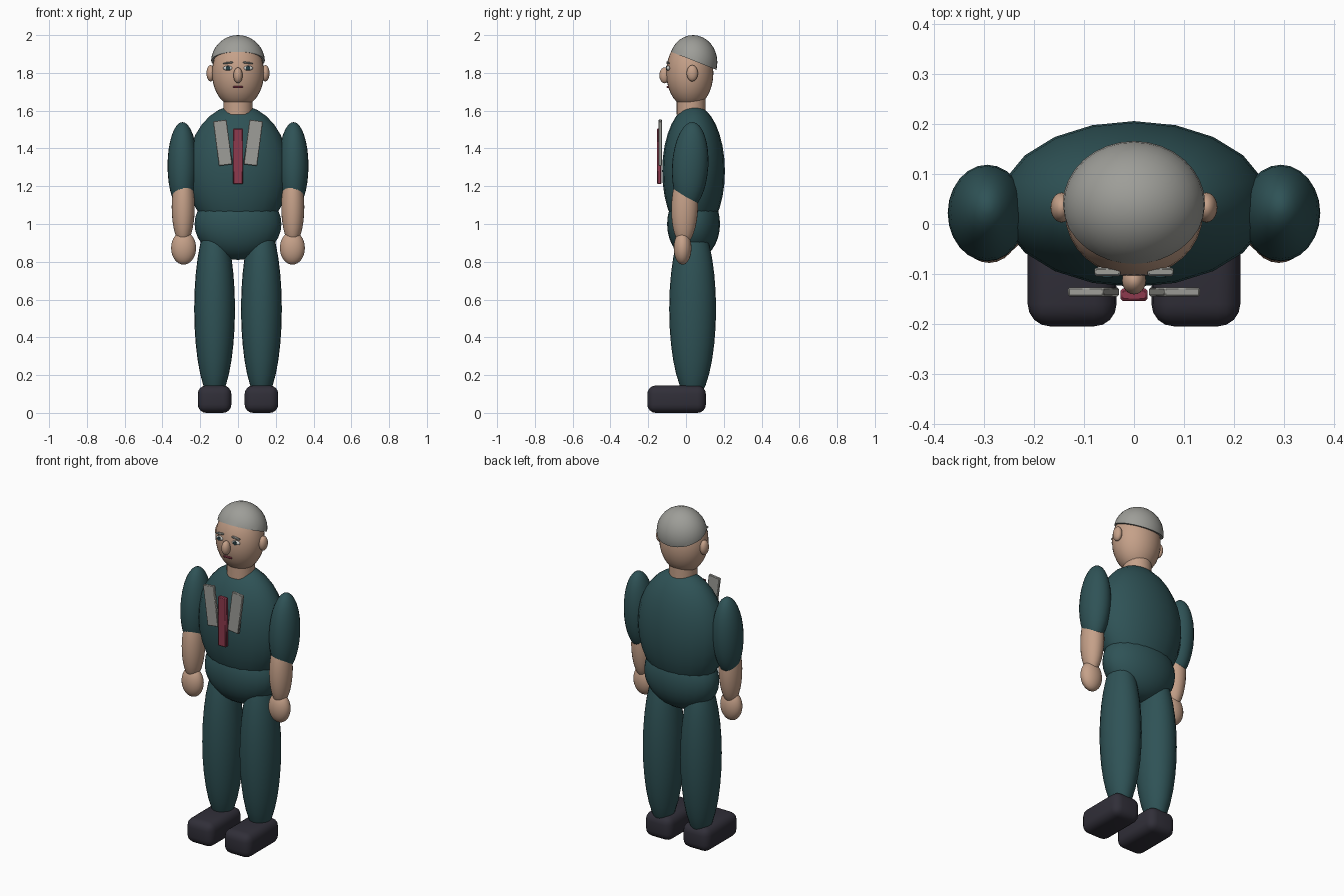
import bpy, bmesh, math
from mathutils import Vector

if "Cube" in bpy.data.objects:
    bpy.data.objects.remove(bpy.data.objects["Cube"])


def material(name, rgb):
    m = bpy.data.materials.new(name)
    m.diffuse_color = (*rgb, 1)
    m.use_nodes = True
    m.node_tree.nodes["Principled BSDF"].inputs["Base Color"].default_value = m.diffuse_color
    return m


SUIT = material("teal suit", (0.028, 0.085, 0.093))
SKIN = material("skin", (0.56, 0.355, 0.25))
GREY = material("grey", (0.34, 0.34, 0.315))
RED = material("dark red", (0.27, 0.042, 0.075))
SHOE = material("dark shoe", (0.030, 0.028, 0.040))
WHITE = material("eye white", (0.60, 0.60, 0.58))
IRIS = material("dark iris", (0.02, 0.05, 0.06))


def finish(name, bm, mat, loc, rot, smooth=True):
    me = bpy.data.meshes.new(name)
    bmesh.ops.recalc_face_normals(bm, faces=bm.faces)
    bm.to_mesh(me)
    bm.free()
    me.materials.append(mat)
    ob = bpy.data.objects.new(name, me)
    bpy.context.collection.objects.link(ob)
    ob.location, ob.rotation_euler = loc, rot
    if smooth:
        bpy.ops.object.select_all(action='DESELECT')
        ob.select_set(True)
        bpy.context.view_layer.objects.active = ob
        bpy.ops.object.shade_smooth_by_angle(angle=math.radians(40))
    return ob


def ellipsoid(name, mat, loc, radii, rot=(0, 0, 0), seg=24, cut=None):
    """Scaled sphere; cut = (point, normal) removes what lies below that plane."""
    bm = bmesh.new()
    bmesh.ops.create_uvsphere(bm, u_segments=seg, v_segments=16, radius=1)
    bmesh.ops.scale(bm, vec=radii, verts=bm.verts)
    if cut:
        res = bmesh.ops.bisect_plane(bm, geom=bm.verts[:] + bm.edges[:] + bm.faces[:],
                                     plane_co=Vector(cut[0]) - Vector(loc), plane_no=cut[1],
                                     clear_inner=True)
        bmesh.ops.contextual_create(
            bm, geom=[e for e in res['geom_cut'] if isinstance(e, bmesh.types.BMEdge)])
    return finish(name, bm, mat, loc, rot)


def box(name, mat, loc, size, rot=(0, 0, 0), bevel=0.0, segments=1):
    bm = bmesh.new()
    bmesh.ops.create_cube(bm, size=1)
    bmesh.ops.scale(bm, vec=size, verts=bm.verts)
    if bevel:
        bmesh.ops.bevel(bm, geom=bm.edges[:], offset=bevel, segments=segments,
                        profile=0.5, affect='EDGES')
    return finish(name, bm, mat, loc, rot, smooth=bevel > 0)


def cylinder(name, mat, loc, r, depth, rot=(0, 0, 0), yscale=1):
    bm = bmesh.new()
    bmesh.ops.create_cone(bm, cap_ends=True, segments=24, radius1=r, radius2=r, depth=depth)
    bmesh.ops.scale(bm, vec=(1, yscale, 1), verts=bm.verts)
    return finish(name, bm, mat, loc, rot)


# Body
ellipsoid("torso", SUIT, (0, 0.04, 1.28), (0.27, 0.166, 0.35), seg=20)
ellipsoid("pelvis", SUIT, (0, 0.04, 1.0), (0.23, 0.14, 0.19))
cylinder("neck", SKIN, (0, 0.027, 1.64), 0.077, 0.12)

# Head and hair, the hairline sloping down to the back
ellipsoid("head", SKIN, (0, 0.02, 1.80), (0.138, 0.125, 0.185), seg=32)
ellipsoid("hair", GREY, (0, 0.038, 1.856), (0.143, 0.128, 0.144), seg=32,
          cut=((0, -0.08, 1.912), (0, 0.37, 0.93)))
ellipsoid("nose", SKIN, (0, -0.113, 1.787), (0.024, 0.028, 0.042))
box("mouth", RED, (0, -0.096, 1.725), (0.052, 0.012, 0.011), bevel=0.003)

# Tie
box("tie", RED, (0, -0.142, 1.358), (0.055, 0.025, 0.295), bevel=0.005)

for side, s in (("left", 1), ("right", -1)):
    # Face details
    ellipsoid(side + "_ear", SKIN, (s * 0.145, 0.033, 1.798), (0.022, 0.030, 0.043))
    ellipsoid(side + "_eye", WHITE, (s * 0.053, -0.094, 1.825), (0.026, 0.011, 0.013))
    cylinder(side + "_iris", IRIS, (s * 0.053, -0.103, 1.825), 0.011, 0.008,
             rot=(math.pi / 2, 0, 0))
    box(side + "_eyebrow", GREY, (s * 0.053, -0.096, 1.853), (0.052, 0.016, 0.009),
        rot=(0, s * 0.12, 0), bevel=0.003)
    # Lapel
    box(side + "_lapel", GREY, (s * 0.081, -0.136, 1.43), (0.072, 0.018, 0.238),
        rot=(0, s * 0.13, 0), bevel=0.003)
    # Arm
    ellipsoid(side + "_sleeve", SUIT, (s * 0.294, 0.022, 1.308), (0.079, 0.096, 0.232),
              rot=(-0.06, 0, 0))
    ellipsoid(side + "_forearm", SKIN, (s * 0.29, -0.007, 1.09), (0.061, 0.071, 0.2),
              rot=(-0.03, 0, 0))
    ellipsoid(side + "_hand", SKIN, (s * 0.288, -0.018, 0.873), (0.066, 0.047, 0.088))
    # Leg and shoe
    ellipsoid(side + "_leg", SUIT, (s * 0.124, 0.035, 0.55), (0.108, 0.124, 0.485))
    box(side + "_shoe", SHOE, (s * 0.124, -0.05, 0.0725), (0.178, 0.31, 0.145),
        bevel=0.045, segments=4)
